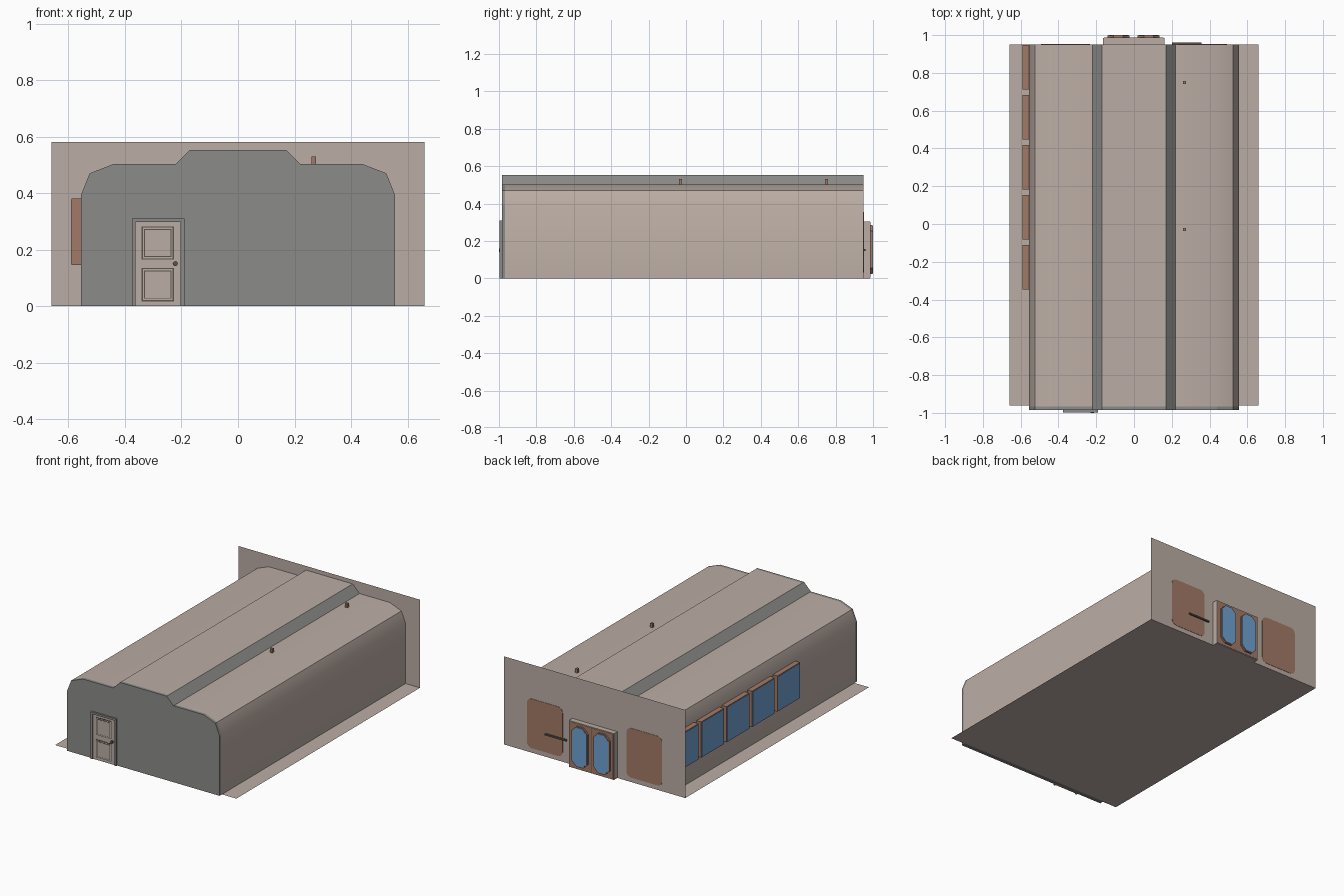
import bpy, bmesh, math
from mathutils import Vector

if "Cube" in bpy.data.objects:
    bpy.data.objects.remove(bpy.data.objects["Cube"])


def mat(name, r, g, b):
    m = bpy.data.materials.new(name)
    m.diffuse_color = (r, g, b, 1)
    m.use_nodes = True
    m.node_tree.nodes["Principled BSDF"].inputs["Base Color"].default_value = m.diffuse_color
    return m


TAN = mat("tan_panel", .50, .42, .375)
GREY = mat("grey_metal", .26, .26, .255)
BROWN = mat("brown_trim", .36, .195, .135)
BLUE = mat("blue_glass", .16, .36, .65)
DARK = mat("dark_metal", .10, .09, .07)


def finish(name, bm, *mats):
    bmesh.ops.recalc_face_normals(bm, faces=bm.faces)
    me = bpy.data.meshes.new(name)
    bm.to_mesh(me)
    bm.free()
    for m in mats:
        me.materials.append(m)
    ob = bpy.data.objects.new(name, me)
    bpy.context.collection.objects.link(ob)
    return ob


def box(name, m, x0, x1, y0, y1, z0, z1):
    bm = bmesh.new()
    bmesh.ops.create_cube(bm, size=1)
    for v in bm.verts:
        v.co = Vector((x0 + (v.co.x + .5) * (x1 - x0),
                       y0 + (v.co.y + .5) * (y1 - y0),
                       z0 + (v.co.z + .5) * (z1 - z0)))
    return finish(name, bm, m)


def prism(name, m, pts, y0, y1):
    """Extrude an x-z outline along y, with both ends closed."""
    bm = bmesh.new()
    f = bm.faces.new([bm.verts.new((x, y0, z)) for x, z in pts])
    r = bmesh.ops.extrude_face_region(bm, geom=[f], use_keep_orig=True)
    for v in r["geom"]:
        if isinstance(v, bmesh.types.BMVert):
            v.co.y = y1
    return finish(name, bm, m)


def rounded(x0, x1, z0, z1, r, n):
    """Rectangle with corners cut in n steps (n=1 gives a chamfer)."""
    pts = []
    for i, (cx, cz) in enumerate([(x1 - r, z1 - r), (x0 + r, z1 - r),
                                  (x0 + r, z0 + r), (x1 - r, z0 + r)]):
        for k in range(n + 1):
            a = math.pi / 2 * (i + k / n)
            pts.append((cx + r * math.cos(a), cz + r * math.sin(a)))
    return pts


def plane(name, m, cos):
    bm = bmesh.new()
    bm.faces.new([bm.verts.new(c) for c in cos])
    return finish(name, bm, m)


# Floor sheet and tall back wall
plane("floor", TAN, [(-.66, -.96, 0), (.66, -.96, 0), (.66, .95, 0), (-.66, .95, 0)])
plane("back_wall", TAN, [(-.66, .95, 0), (.66, .95, 0), (.66, .95, .58), (-.66, .95, .58)])

# Carriage shell: stepped roof profile, the 45 degree step faces are grey
half = [(.555, 0), (.555, .395), (.525, .47), (.44, .503), (.22, .503), (.17, .553)]
profile = half + [(-x, z) for x, z in reversed(half)]
bm = bmesh.new()
rows = [[bm.verts.new((x, y, z)) for x, z in profile] for y in (-.967, .95)]
for i in range(len(profile) - 1):
    f = bm.faces.new((rows[0][i], rows[0][i + 1], rows[1][i + 1], rows[1][i]))
    f.material_index = int(i in (4, 6))
shell = finish("roof_and_sides", bm, TAN, GREY)
bpy.context.view_layer.objects.active = shell
shell.select_set(True)
bpy.ops.object.shade_smooth_by_angle(angle=math.radians(30))
shell.select_set(False)
prism("front_end_wall", GREY, profile, -.985, -.966)

# Front door: frame, leaf, two moulded panels, knob
box("front_door_jamb_left", GREY, -.375, -.362, -.997, -.98, 0, .31)
box("front_door_jamb_right", GREY, -.203, -.19, -.997, -.98, 0, .31)
box("front_door_lintel", GREY, -.362, -.203, -.997, -.98, .297, .31)
box("front_door_leaf", TAN, -.362, -.203, -.989, -.98, 0, .297)
for n, z0, z1 in (("lower", .017, .135), ("upper", .165, .282)):
    box(n + "_door_moulding", DARK, -.341, -.227, -.9905, -.985, z0, z1)
    box(n + "_door_bead", TAN, -.337, -.231, -.992, -.985, z0 + .004, z1 - .004)
    box(n + "_door_groove", DARK, -.332, -.236, -.993, -.985, z0 + .009, z1 - .009)
    box(n + "_door_panel", TAN, -.329, -.239, -.994, -.985, z0 + .012, z1 - .012)
ring = [(-.222 + .009 * math.cos(a), .15 + .009 * math.sin(a))
        for a in (math.tau * k / 12 for k in range(12))]
prism("front_door_knob", DARK, ring, -1.0, -.985)

# Five framed windows along the left side
for i in range(5):
    y = .83 - .2645 * i
    box("window_frame", BROWN, -.589, -.55, y - .118, y + .118, .145, .38)
    box("window_glass", BLUE, -.591, -.58, y - .113, y + .113, .15, .375)

# Back double door with chamfered windows
box("back_door_frame", TAN, -.165, .162, .95, .985, 0, .305)
box("back_door_leaves", BROWN, -.16, .157, .98, .987, .004, .3)
box("back_door_gap", DARK, -.004, -.001, .98, .9875, .004, .3)
for cx in (-.083, .077):
    prism("back_door_window_rim", BROWN,
          rounded(cx - .058, cx + .058, .022, .285, .033, 1), .98, .998)
    prism("back_door_window_glass", BLUE,
          rounded(cx - .053, cx + .053, .027, .28, .031, 1), .99, 1.0)

# Rounded plates either side of the back door, and a grab rail
for s in (-1, 1):
    x = s * .362
    prism("back_wall_plate", BROWN,
          rounded(x - .13, x + .13, .03, .355, .035, 5), .949, .952)
box("grab_rail", DARK, .2, .357, .95, .961, .146, .156)

# Pole ends poking through the roof
for y in (.75, -.03):
    box("pole_end", BROWN, .26, .276, y - .008, y + .008, .49, .53)
